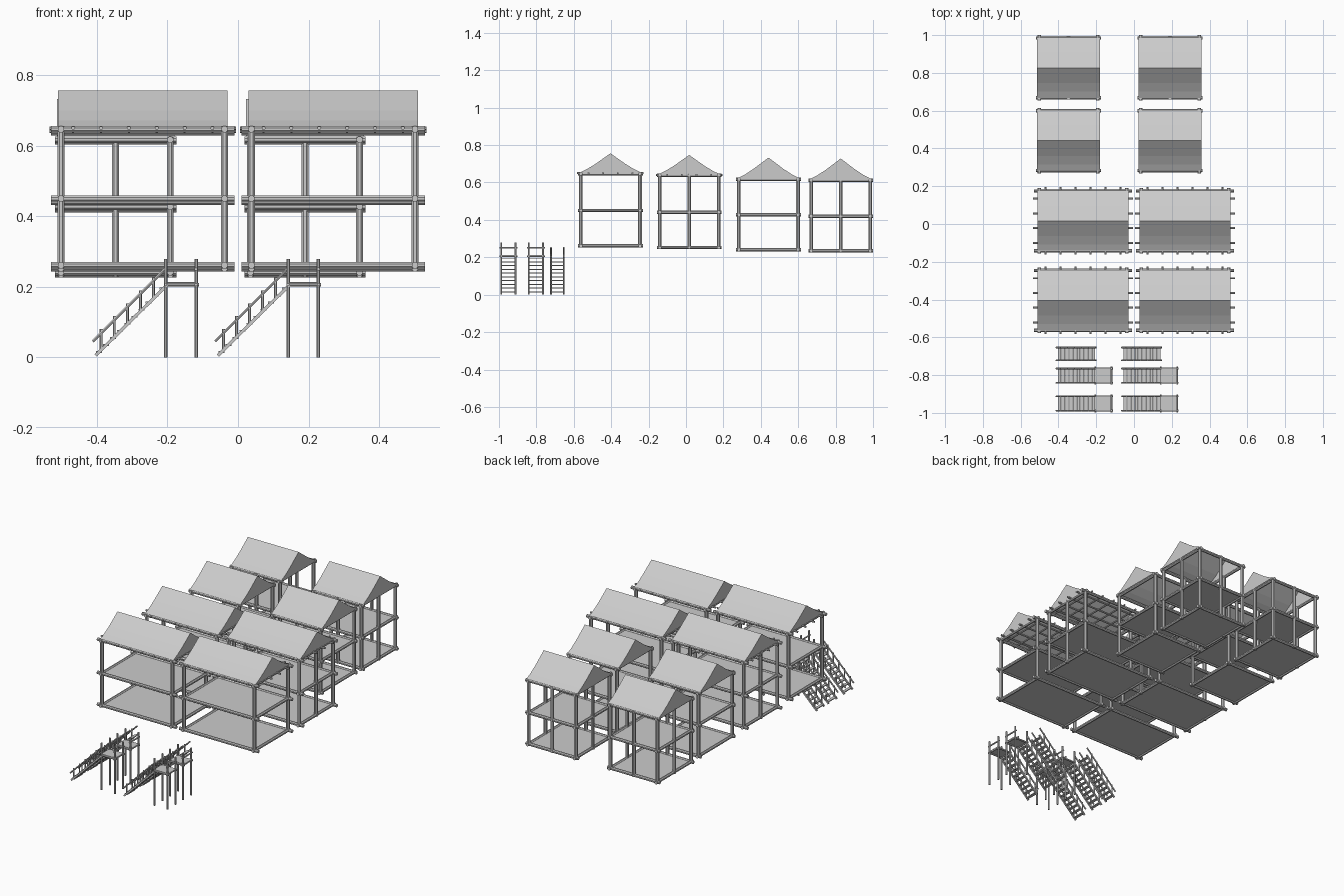
import bpy, bmesh
from mathutils import Vector, Matrix

if "Cube" in bpy.data.objects:
    bpy.data.objects.remove(bpy.data.objects["Cube"])


def finish(bm, name):
    bmesh.ops.recalc_face_normals(bm, faces=bm.faces)
    me = bpy.data.meshes.new(name)
    bm.to_mesh(me)
    bm.free()
    ob = bpy.data.objects.new(name, me)
    bpy.context.collection.objects.link(ob)
    return ob


def rod(bm, a, b, r, sides=8):
    a, b = Vector(a), Vector(b)
    d = b - a
    m = Matrix.Translation((a + b) / 2) @ d.to_track_quat('Z', 'Y').to_matrix().to_4x4()
    m = m @ Matrix.Rotation(3.14159265 / sides, 4, 'Z')
    bmesh.ops.create_cone(bm, cap_ends=True, segments=sides, radius1=r, radius2=r,
                          depth=d.length, matrix=m)


def box(bm, c, s):
    bmesh.ops.create_cube(bm, size=1, matrix=Matrix.Translation(c) @ Matrix.Diagonal((*s, 1)))


def house(name, cx, cy, zs, ridge, px, bx, rx, mid_x=False, mid_y=False, joists=False):
    py, by, ry = 0.158, 0.173, 0.168
    # corner posts and optional middle posts
    bm = bmesh.new()
    spots = [(sx * px, sy * py) for sx in (-1, 1) for sy in (-1, 1)]
    if mid_x:
        spots += [(-px, 0), (px, 0)]
    if mid_y:
        spots += [(0, -py), (0, py)]
    for x, y in spots:
        rod(bm, (cx + x, cy + y, zs[0] - 0.008), (cx + x, cy + y, zs[2] + 0.008), 0.0105)
    finish(bm, name + "_posts")

    # ring of round beams at every level
    bm = bmesh.new()
    for z in zs:
        for s in (-1, 1):
            rod(bm, (cx - bx, cy + s * py, z), (cx + bx, cy + s * py, z), 0.0095)
            rod(bm, (cx + s * px, cy - by, z), (cx + s * px, cy + by, z), 0.0095)
    finish(bm, name + "_beams")

    # two floor slabs
    bm = bmesh.new()
    for z in zs[:2]:
        box(bm, (cx, cy, z), (2 * px, 2 * py, 0.006))
    finish(bm, name + "_floors")

    # ceiling joists with protruding ends
    if joists:
        bm = bmesh.new()
        z = zs[2] + 0.003
        for i in range(6):
            x = cx + (i - 2.5) * 0.079
            rod(bm, (x, cy - 0.178, z), (x, cy + 0.178, z), 0.0055)
        for i in range(4):
            y = cy + (i - 1.5) * 0.078
            rod(bm, (cx - 0.265, y, z), (cx + 0.265, y, z), 0.0055)
        finish(bm, name + "_joists")

    # gabled roof with flared eaves
    z0 = zs[2] + 0.004
    h = ridge - z0
    half = [(ry, 0), (0.125, 0.2 * h), (0.08, 0.46 * h)]
    prof = [(-y, z) for y, z in half] + [(0, h)] + half[::-1]
    bm = bmesh.new()
    ends = [[bm.verts.new((cx + s * rx, cy + y, z0 + z)) for y, z in prof] for s in (-1, 1)]
    for e in ends:
        bm.faces.new(e)
    for i in range(len(prof) - 1):
        bm.faces.new((ends[0][i], ends[0][i + 1], ends[1][i + 1], ends[1][i]))
    finish(bm, name + "_roof")


def stairs(name, x0, cy, w, platform):
    x1, top = x0 + 0.205, 0.205
    ys = (cy - w / 2, cy + w / 2)
    # stringers, handrails and balusters
    bm = bmesh.new()
    for y in ys:
        rod(bm, (x0 + 0.006, y, 0.005), (x1 + 0.004, y, top), 0.0062, 4)
        rod(bm, (x0 - 0.002, y, 0.045), (x1, y, 0.252), 0.0045, 6)
        for i in range(5):
            x = x0 + 0.022 + i * 0.037
            z = (x - x0) * 0.99
            rod(bm, (x, y, z), (x, y, z + 0.058), 0.0042, 6)
    finish(bm, name + "_rails")
    # treads
    bm = bmesh.new()
    for i in range(10):
        t = (i + 0.5) / 10
        box(bm, (x0 + 0.006 + t * 0.2, cy, 0.005 + t * 0.2), (0.017, w, 0.005))
    finish(bm, name + "_treads")
    if not platform:
        return
    # platform on four tall posts
    x2 = x1 + 0.086
    bm = bmesh.new()
    for x in (x1, x2):
        for y in ys:
            rod(bm, (x, y, 0), (x, y, 0.279), 0.0055)
    finish(bm, name + "_platform_posts")
    bm = bmesh.new()
    box(bm, ((x1 + x2) / 2, cy, 0.21), (x2 - x1 + 0.01, w, 0.006))
    for y in ys:
        rod(bm, (x1, y, 0.206), (x2 + 0.008, y, 0.206), 0.005)
    for x, z in ((x1, 0.206), (x2, 0.206), (x2, 0.25)):
        rod(bm, (x, cy - w / 2 - 0.01, z), (x, cy + w / 2 + 0.01, z), 0.0045)
    finish(bm, name + "_platform")


# long houses (front two rows) and square houses (back two rows)
for side, big, small in (("left", -0.27, -0.347), ("right", 0.27, 0.19)):
    house("long_house_a_" + side, big, -0.404, (0.261, 0.450, 0.647), 0.756,
          0.232, 0.26, 0.24, joists=True)
    house("long_house_b_" + side, big, 0.017, (0.252, 0.441, 0.638), 0.747,
          0.232, 0.26, 0.24, mid_x=True, joists=True)
    house("square_house_a_" + side, small, 0.441, (0.241, 0.427, 0.617), 0.733,
          0.155, 0.172, 0.167)
    house("square_house_b_" + side, small, 0.827, (0.235, 0.420, 0.612), 0.728,
          0.155, 0.172, 0.167, mid_x=True, mid_y=True)

# staircases in front
for side, x0 in (("left", -0.41), ("right", -0.063)):
    stairs("stairs_a_" + side, x0, -0.95, 0.076, True)
    stairs("stairs_b_" + side, x0, -0.803, 0.076, True)
    stairs("stairs_c_" + side, x0, -0.688, 0.068, False)
